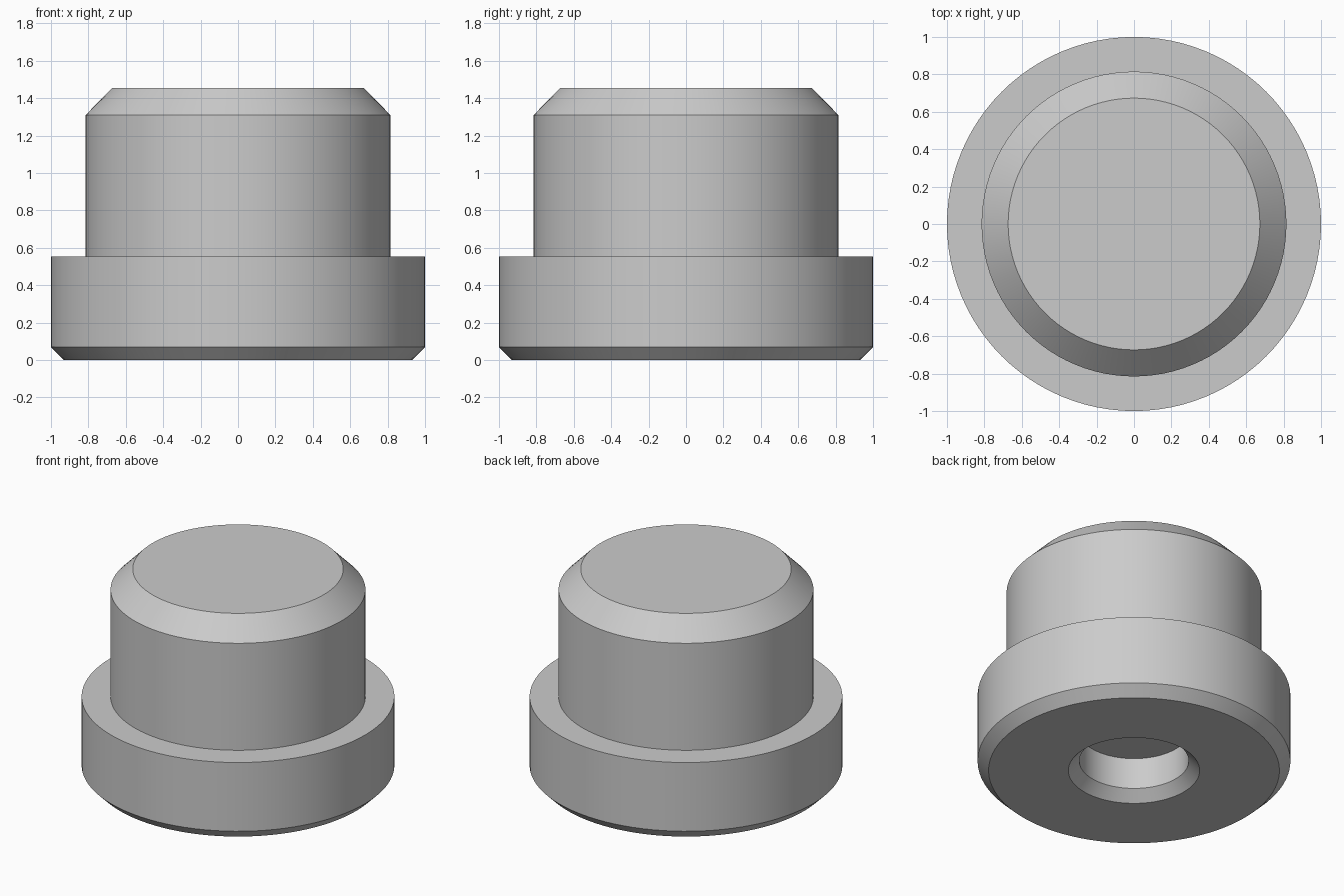
import bpy
import bmesh
import math

if "Cube" in bpy.data.objects:
    bpy.data.objects.remove(bpy.data.objects["Cube"], do_unlink=True)

SEGMENTS = 96

# One plain grey for the whole part
grey = bpy.data.materials.new("plain_grey")
grey.use_nodes = True
colour = (0.6, 0.6, 0.6, 1)
grey.diffuse_color = colour
grey.node_tree.nodes["Principled BSDF"].inputs["Base Color"].default_value = colour


def lathe(name, profile):
    """Revolve (radius, height) points around z into a closed solid."""
    bm = bmesh.new()
    verts = [bm.verts.new((r, 0, z)) for r, z in profile]
    edges = [bm.edges.new(pair) for pair in zip(verts, verts[1:])]
    bmesh.ops.spin(bm, geom=verts + edges, cent=(0, 0, 0), axis=(0, 0, 1),
                   angle=math.tau, steps=SEGMENTS, use_merge=True)
    bmesh.ops.remove_doubles(bm, verts=bm.verts, dist=0.0001)
    # Close the crown and the blind hole with flat discs
    bmesh.ops.holes_fill(bm, edges=[e for e in bm.edges if e.is_boundary], sides=0)
    bmesh.ops.recalc_face_normals(bm, faces=bm.faces)
    mesh = bpy.data.meshes.new(name)
    bm.to_mesh(mesh)
    bm.free()
    mesh.materials.append(grey)
    obj = bpy.data.objects.new(name, mesh)
    bpy.context.collection.objects.link(obj)
    return obj


button = lathe("flanged_button", [
    (0.35, 0.29), (0.35, 0.07), (0.42, 0),      # blind hole and countersink
    (0.93, 0), (1, 0.07), (1, 0.555),           # chamfered flange
    (0.815, 0.555), (0.815, 1.31),              # shoulder and plug wall
    (0.673, 1.455),                             # chamfered crown
])

bpy.ops.object.select_all(action="DESELECT")
button.select_set(True)
bpy.context.view_layer.objects.active = button
bpy.ops.object.shade_smooth_by_angle(angle=math.radians(30))
